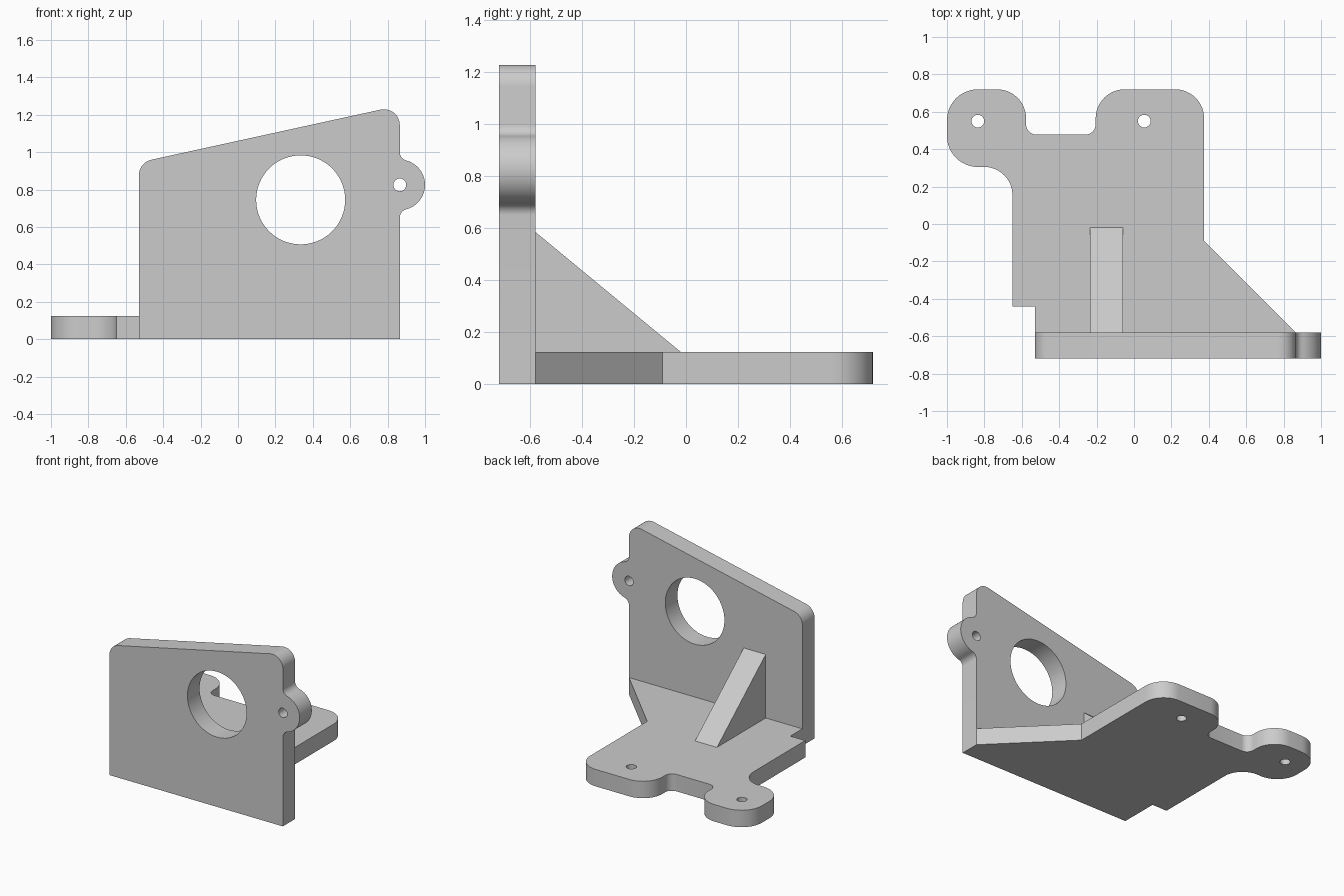
import bpy
import bmesh
from math import cos, sin, tan, pi, radians
from mathutils import Vector, Matrix

cube = bpy.data.objects.get("Cube")
if cube:
    bpy.data.objects.remove(cube)

grey = bpy.data.materials.new("plain grey")
grey.use_nodes = True
COLOUR = (0.6, 0.6, 0.6, 1)
grey.diffuse_color = COLOUR
grey.node_tree.nodes["Principled BSDF"].inputs["Base Color"].default_value = COLOUR


def arc(cx, cy, r, start, end, steps=16):
    """Points along an arc, angles in degrees."""
    angles = [radians(start + (end - start) * i / steps) for i in range(steps + 1)]
    return [(cx + r * cos(a), cy + r * sin(a)) for a in angles]


def circle(cx, cy, r, steps=48):
    return arc(cx, cy, r, 0, 360, steps)[:-1]


def rounded(corners, steps=12):
    """Outline from (x, y, radius) corners, each corner filleted."""
    outline = []
    for i, (x, y, r) in enumerate(corners):
        p = Vector((x, y))
        if r == 0:
            outline.append((x, y))
            continue
        a = (Vector(corners[i - 1][:2]) - p).normalized()
        b = (Vector(corners[(i + 1) % len(corners)][:2]) - p).normalized()
        half = a.angle(b) / 2
        centre = p + (a + b).normalized() * r / sin(half)
        start = p + a * r / tan(half) - centre
        sweep = start.angle_signed(p + b * r / tan(half) - centre)
        for k in range(steps + 1):
            q = centre + Matrix.Rotation(-sweep * k / steps, 2) @ start
            outline.append(tuple(q))
    return outline


def extruded(name, loops, depth, matrix):
    """Solid from an outline and its hole loops, placed by a matrix."""
    bm = bmesh.new()
    edges = []
    for loop in loops:
        verts = [bm.verts.new((x, y, 0)) for x, y in loop]
        edges += [bm.edges.new((verts[i - 1], verts[i])) for i in range(len(verts))]
    bmesh.ops.triangle_fill(bm, edges=edges, use_beauty=True, use_dissolve=False)
    top = bmesh.ops.extrude_face_region(bm, geom=bm.faces[:], use_keep_orig=True)
    moved = [g for g in top["geom"] if isinstance(g, bmesh.types.BMVert)]
    bmesh.ops.translate(bm, verts=moved, vec=(0, 0, depth))
    bmesh.ops.transform(bm, matrix=matrix, verts=bm.verts[:])
    bmesh.ops.recalc_face_normals(bm, faces=bm.faces[:])
    mesh = bpy.data.meshes.new(name)
    bm.to_mesh(mesh)
    bm.free()
    mesh.materials.append(grey)
    obj = bpy.data.objects.new(name, mesh)
    bpy.context.collection.objects.link(obj)
    bpy.ops.object.select_all(action="DESELECT")
    obj.select_set(True)
    bpy.context.view_layer.objects.active = obj
    bpy.ops.object.shade_smooth_by_angle(angle=radians(30))
    return obj


HOLE = 0.034
FRONT, BACK = -0.72, -0.58
THICK = 0.123

# Base plate with two mounting tabs
base = rounded([
    (-0.53, BACK, 0), (0.865, BACK, 0), (0.375, -0.09, 0),
    (0.375, 0.72, 0.155), (-0.205, 0.72, 0.155),
    (-0.205, 0.478, 0.055), (-0.577, 0.478, 0.055),
    (-0.577, 0.72, 0.155), (-1, 0.72, 0.165), (-1, 0.305, 0.165),
    (-0.65, 0.305, 0.15), (-0.65, -0.442, 0), (-0.53, -0.442, 0),
])
extruded("base_plate", [base, circle(-0.835, 0.55, HOLE), circle(0.055, 0.55, HOLE)],
         THICK, Matrix())

# Upright plate: sloped top, round ear blended into the side, large opening
EX, EZ, ER, FR, RISE = 0.865, 0.825, 0.135, 0.046, 0.175
ear = (arc(EX + FR, EZ - RISE, FR, 180, 104.7, 8)
       + arc(EX, EZ, ER, -75.3, 75.3, 32)[1:-1]
       + arc(EX + FR, EZ + RISE, FR, 255.3, 180, 8))
body = rounded([(-0.53, 0, 0), (EX, 0, 0), (EX, 1.25, 0.085), (-0.53, 0.945, 0.085)])
upright = body[:2] + ear + body[2:]
stand = Matrix.Translation((0, BACK, 0)) @ Matrix.Rotation(pi / 2, 4, "X")
extruded("upright_plate", [upright, circle(0.335, 0.745, 0.238, 64), circle(EX, EZ, HOLE)],
         BACK - FRONT, stand)

# Triangular brace: profile in y and z, extruded along x
sideways = Matrix(((0, 0, 1, -0.235), (1, 0, 0, 0), (0, 1, 0, 0), (0, 0, 0, 1)))
extruded("brace", [[(BACK, THICK), (-0.02, THICK), (BACK, 0.585)]], 0.177, sideways)
